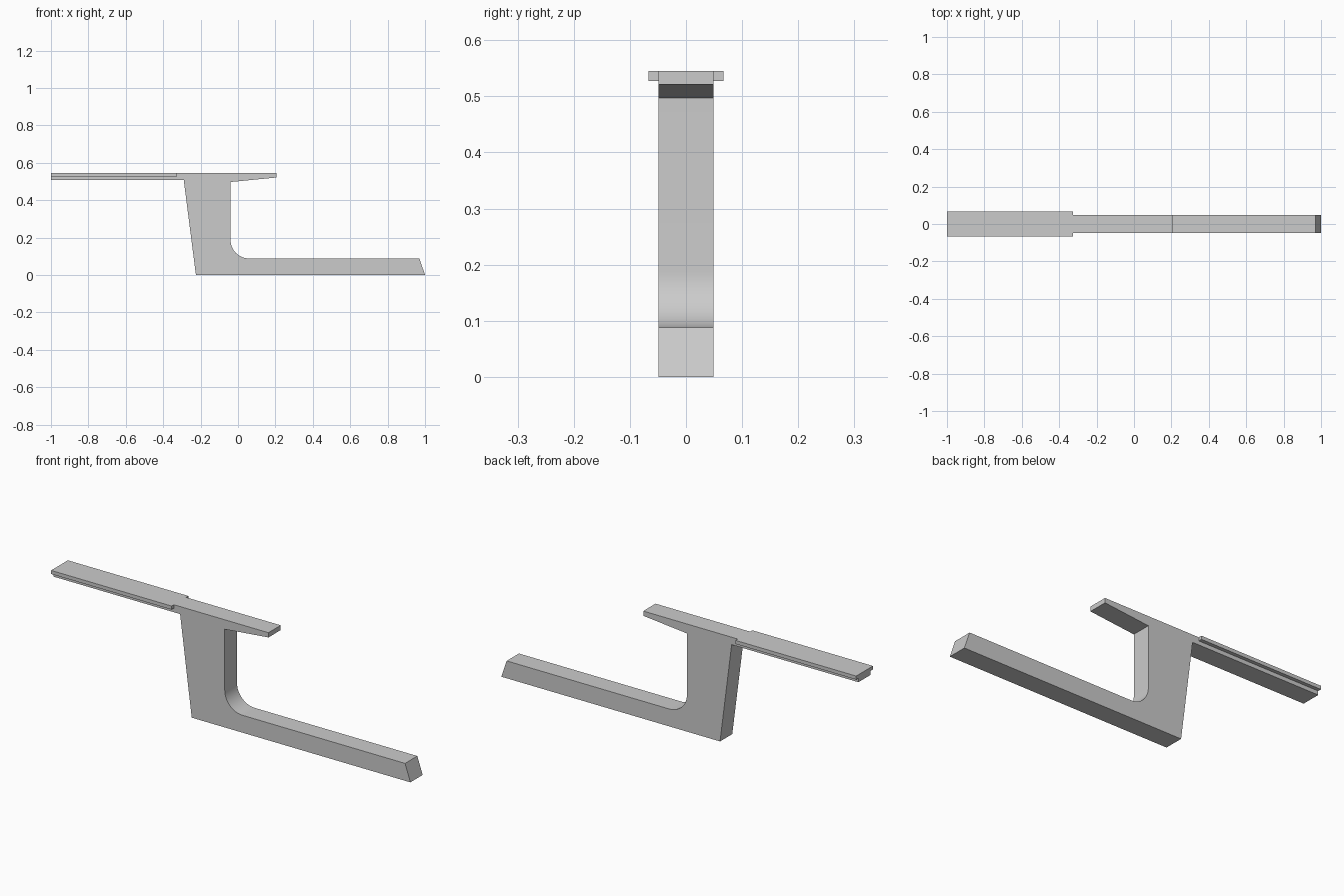
import bpy, bmesh, math

cube = bpy.data.objects.get("Cube")
if cube:
    bpy.data.objects.remove(cube, do_unlink=True)

grey = bpy.data.materials.new("plain_grey")
grey.use_nodes = True
colour = (0.6, 0.6, 0.6, 1)
grey.diffuse_color = colour
grey.node_tree.nodes["Principled BSDF"].inputs["Base Color"].default_value = colour


def extrude_profile(name, points, half_width):
    """Extrude an outline in the XZ plane along Y, centred on y = 0."""
    bm = bmesh.new()
    face = bm.faces.new([bm.verts.new((x, -half_width, z)) for x, z in points])
    ret = bmesh.ops.extrude_face_region(bm, geom=[face])
    verts = [v for v in ret["geom"] if isinstance(v, bmesh.types.BMVert)]
    bmesh.ops.translate(bm, verts=verts, vec=(0, 2 * half_width, 0))
    bmesh.ops.recalc_face_normals(bm, faces=bm.faces)
    mesh = bpy.data.meshes.new(name)
    bm.to_mesh(mesh)
    bm.free()
    mesh.materials.append(grey)
    obj = bpy.data.objects.new(name, mesh)
    bpy.context.collection.objects.link(obj)
    return obj


TOP, HALF, REAR_FLANGE = 0.545, 0.049, -0.325
FOOT_TOP, STEM_X, RADIUS, STEPS = 0.088, -0.04, 0.1, 16

# Rounded inner corner between the stem and the foot
fillet = []
for i in range(STEPS + 1):
    a = math.pi * (1 + 0.5 * i / STEPS)
    fillet.append((STEM_X + RADIUS * (1 + math.cos(a)),
                   FOOT_TOP + RADIUS * (1 + math.sin(a))))

# Top bar, tapered nose, leaning stem and long foot in one outline
outline = [(-1, TOP), (-1, 0.507), (-0.29, 0.507), (-0.225, 0), (1, 0),
           (0.97, FOOT_TOP)]
outline += fillet[::-1]
outline += [(STEM_X, 0.497), (0.205, 0.521), (0.205, TOP)]
body = extrude_profile("bracket_body", outline, HALF)

# Narrow rails that widen the tail of the top bar on both sides
rail_width = 0.018
for side, label in ((-1, "right"), (1, "left")):
    rail = extrude_profile("tail_rail_" + label,
                           [(-1, TOP), (-1, 0.527), (REAR_FLANGE, 0.527),
                            (REAR_FLANGE, TOP)], rail_width / 2)
    rail.location.y = side * (HALF + rail_width / 2)

# Smooth the fillet and keep the other edges sharp
bpy.ops.object.select_all(action="DESELECT")
body.select_set(True)
bpy.context.view_layer.objects.active = body
bpy.ops.object.shade_smooth_by_angle(angle=math.radians(15))
